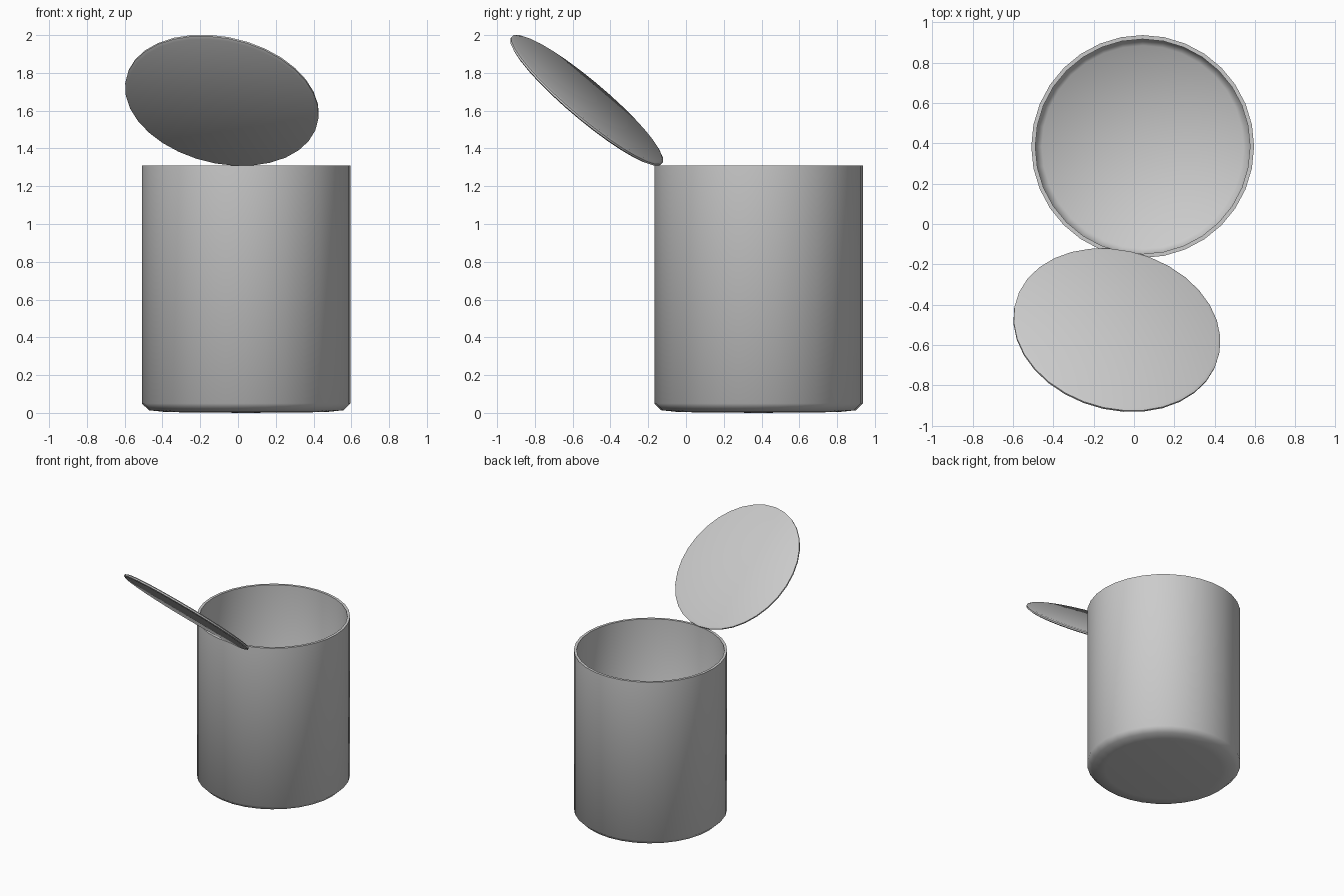
import bpy, bmesh, math
from mathutils import Vector

if "Cube" in bpy.data.objects:
    bpy.data.objects.remove(bpy.data.objects["Cube"])


def lathe(name, profile, sides=32, angle=40):
    """Revolve an (r, z) profile that starts and ends on the axis."""
    bm = bmesh.new()
    rings = []
    for r, z in profile:
        if r == 0:
            rings.append([bm.verts.new((0, 0, z))] * sides)
        else:
            rings.append([bm.verts.new((r * math.cos(2 * math.pi * i / sides),
                                        r * math.sin(2 * math.pi * i / sides), z))
                          for i in range(sides)])
    for a, b in zip(rings, rings[1:]):
        for i in range(sides):
            j = (i + 1) % sides
            bm.faces.new(list(dict.fromkeys((a[i], a[j], b[j], b[i]))))
    bmesh.ops.recalc_face_normals(bm, faces=bm.faces)
    mesh = bpy.data.meshes.new(name)
    bm.to_mesh(mesh)
    bm.free()
    obj = bpy.data.objects.new(name, mesh)
    bpy.context.collection.objects.link(obj)
    bpy.context.view_layer.objects.active = obj
    obj.select_set(True)
    bpy.ops.object.shade_smooth_by_angle(angle=math.radians(angle))
    obj.select_set(False)
    return obj


# Open can body: slightly bulged base, chamfered foot, thin wall, inner floor
body = lathe("can_body", [
    (0, 0), (0.42, 0.004), (0.515, 0.014), (0.552, 0.05), (0.552, 1.31),
    (0.532, 1.31), (0.532, 0.065), (0.50, 0.032), (0, 0.022)], angle=60)
body.location = (0.043, 0.384, 0)

# Cut-open lid: thin disc with a softened rim, tilted up from the front edge
lid = lathe("lid", [
    (0, -0.012), (0.505, -0.012), (0.521, -0.005),
    (0.521, 0.005), (0.505, 0.012), (0, 0.012)])
lid.location = (-0.085, -0.526, 1.655)
lid.rotation_mode = 'QUATERNION'
lid.rotation_quaternion = Vector((0, 0, 1)).rotation_difference(Vector((0.18, 0.635, 0.752)))
